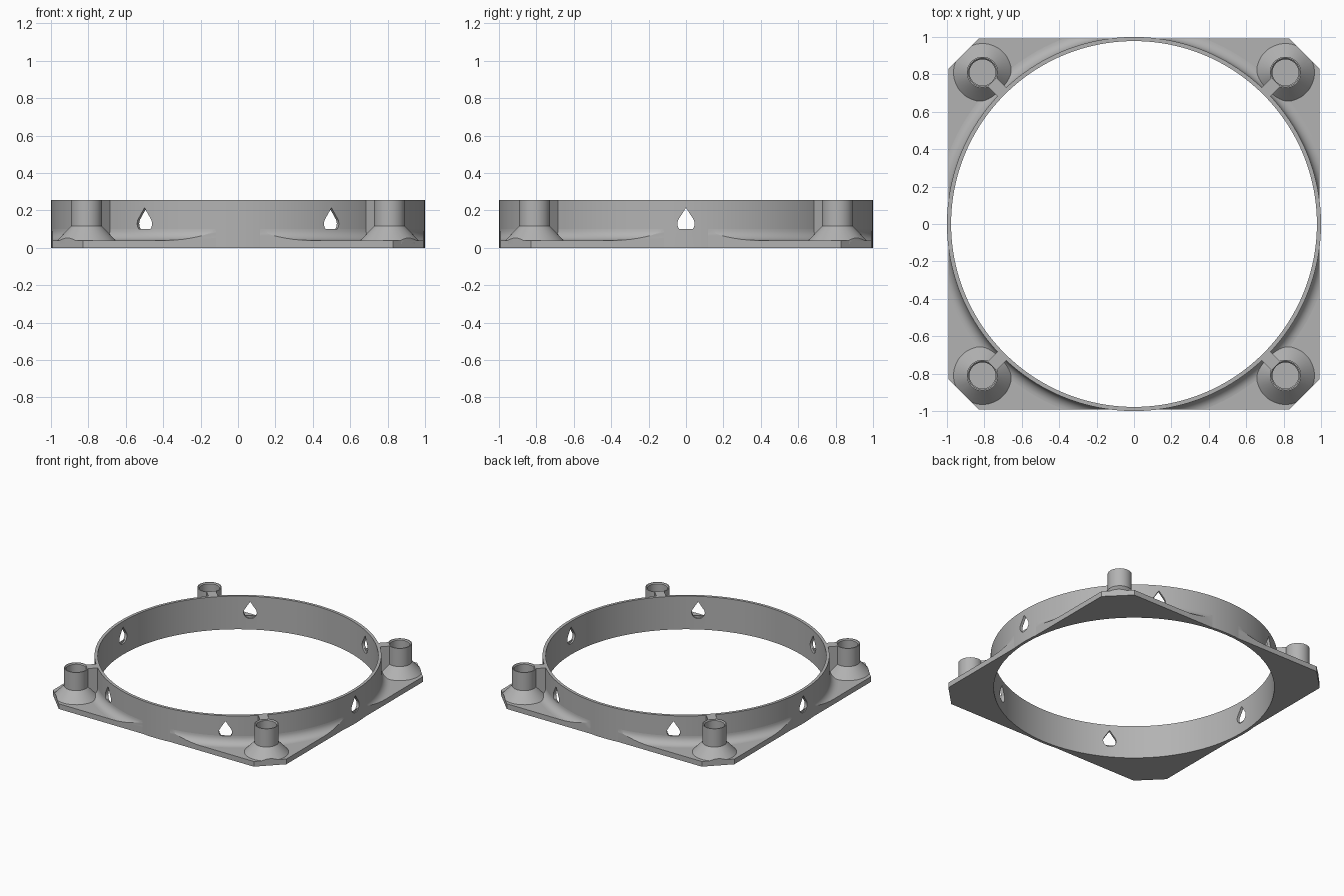
import bpy, bmesh
from math import sin, cos, pi, radians, sqrt, asin
from mathutils import Matrix, Vector

if "Cube" in bpy.data.objects:
    bpy.data.objects.remove(bpy.data.objects["Cube"])

HEIGHT, PLATE_H = 0.255, 0.04
R_OUT, R_IN = 1.0, 0.978
HALF, CHAMFER = 0.993, 0.83      # plate half width, start of corner cut
BOSS = 0.81                      # boss centre offset on x and y

grey = bpy.data.materials.new("matte grey")
grey.use_nodes = True
grey.diffuse_color = (0.45, 0.45, 0.45, 1)
grey.node_tree.nodes["Principled BSDF"].inputs["Base Color"].default_value = (0.45, 0.45, 0.45, 1)


def make(name, bm, matrix=Matrix()):
    bmesh.ops.remove_doubles(bm, verts=bm.verts, dist=1e-5)
    bmesh.ops.recalc_face_normals(bm, faces=bm.faces)
    bm.transform(matrix)
    mesh = bpy.data.meshes.new(name)
    bm.to_mesh(mesh)
    bm.free()
    mesh.materials.append(grey)
    obj = bpy.data.objects.new(name, mesh)
    bpy.context.collection.objects.link(obj)
    return obj


def prism(name, outline, z0, z1, matrix=Matrix()):
    bm = bmesh.new()
    face = bm.faces.new([bm.verts.new((x, y, z0)) for x, y in outline])
    top = bmesh.ops.extrude_face_region(bm, geom=[face])["geom"]
    bmesh.ops.translate(bm, vec=(0, 0, z1 - z0),
                        verts=[v for v in top if isinstance(v, bmesh.types.BMVert)])
    return make(name, bm, matrix)


def lathe(name, profile, steps, matrix=Matrix()):
    bm = bmesh.new()
    verts = [bm.verts.new((r, 0, z)) for r, z in profile]
    edges = [bm.edges.new((a, b)) for a, b in zip(verts, verts[1:] + verts[:1])
             if a.co.x + b.co.x > 1e-6]
    bmesh.ops.spin(bm, geom=verts + edges, cent=(0, 0, 0), axis=(0, 0, 1),
                   angle=2 * pi, steps=steps, use_merge=True)
    bmesh.ops.remove_doubles(bm, verts=bm.verts, dist=1e-5)
    return make(name, bm, matrix)


def activate(obj):
    bpy.ops.object.select_all(action="DESELECT")
    obj.select_set(True)
    bpy.context.view_layer.objects.active = obj


def cut(obj, cutter, operation="DIFFERENCE"):
    cutter.hide_render = True
    mod = obj.modifiers.new("cut", "BOOLEAN")
    mod.operation, mod.solver, mod.object = operation, "EXACT", cutter
    activate(obj)
    bpy.ops.object.modifier_apply(modifier=mod.name)


def discard(obj):
    bpy.data.objects.remove(obj)


# Square outline with cut corners
outline = [(HALF, -CHAMFER), (HALF, CHAMFER), (CHAMFER, HALF), (-CHAMFER, HALF),
           (-HALF, CHAMFER), (-HALF, -CHAMFER), (-CHAMFER, -HALF), (CHAMFER, -HALF)]
limit = prism("plate_limit", outline, -0.5, 0.5)

# Base plate with its round opening hidden inside the ring wall
plate = prism("base_plate", outline, 0, PLATE_H)
r = 0.988
bore = prism("bore_cutter", [(r * cos(2 * pi * i / 160), r * sin(2 * pi * i / 160))
                             for i in range(160)], -0.5, 0.5)
cut(plate, bore)
discard(bore)

# Tall thin ring
ring = lathe("ring_wall", [(R_IN, 0), (R_OUT, 0), (R_OUT, HEIGHT), (R_IN, HEIGHT)], 160)

# Six teardrop holes through the ring
rad, tip = 0.046, 0.085
start = asin(rad / tip)
drop = [(0, tip)] + [(rad * cos(a), rad * sin(a)) for a in
                     (pi - start + (pi + 2 * start) * i / 24 for i in range(25))]
for i in range(6):
    place = (Matrix.Rotation(i * pi / 3, 4, "Z") @ Matrix.Translation((0, 0, 0.129))
             @ Matrix(((0, 0, 1, 0), (1, 0, 0, 0), (0, 1, 0, 0), (0, 0, 0, 1))))
    cutter = prism("drop_cutter", drop, 0.9, 1.1, place)
    cut(ring, cutter)
    discard(cutter)

# Concave fillet where the ring meets the plate
R = 0.06
arc = [(R_OUT + R * (1 - cos(a)), PLATE_H + R * (1 - sin(a)))
       for a in (pi / 2 * i / 8 for i in range(9))]
fillet = lathe("ring_fillet", [(0.99, 0.02), (R_OUT + R, 0.02)] + arc[::-1]
               + [(0.99, PLATE_H + R)], 160)
cut(fillet, limit, "INTERSECT")

# Corner bosses with flared feet and blind holes, each tied to the ring by a web
foot = [(0, 0.02), (0.155, 0.02), (0.155, PLATE_H), (0.084, 0.115), (0.084, HEIGHT),
        (0.077, HEIGHT), (0.07, 0.247), (0.07, 0.045), (0, 0.045)]
parts = [plate, ring, fillet]
for side, sx in (("left", 1), ("right", -1)):
    for end, sy in (("back", 1), ("front", -1)):
        boss = lathe(f"{end}_{side}_boss", foot, 48,
                     Matrix.Translation((sx * BOSS, sy * BOSS, 0)))
        cut(boss, limit, "INTERSECT")
        turn = Vector((1, 0)).angle_signed(Vector((sx, sy)))
        web = prism(f"{end}_{side}_web",
                    [(0.988, -0.033), (1.073, -0.033), (1.073, 0.033), (0.988, 0.033)],
                    0.02, HEIGHT, Matrix.Rotation(-turn, 4, "Z"))
        parts += [boss, web]
discard(limit)

# Smooth round walls, crisp edges
for obj in parts:
    activate(obj)
    bpy.ops.object.shade_smooth_by_angle(angle=radians(25))
